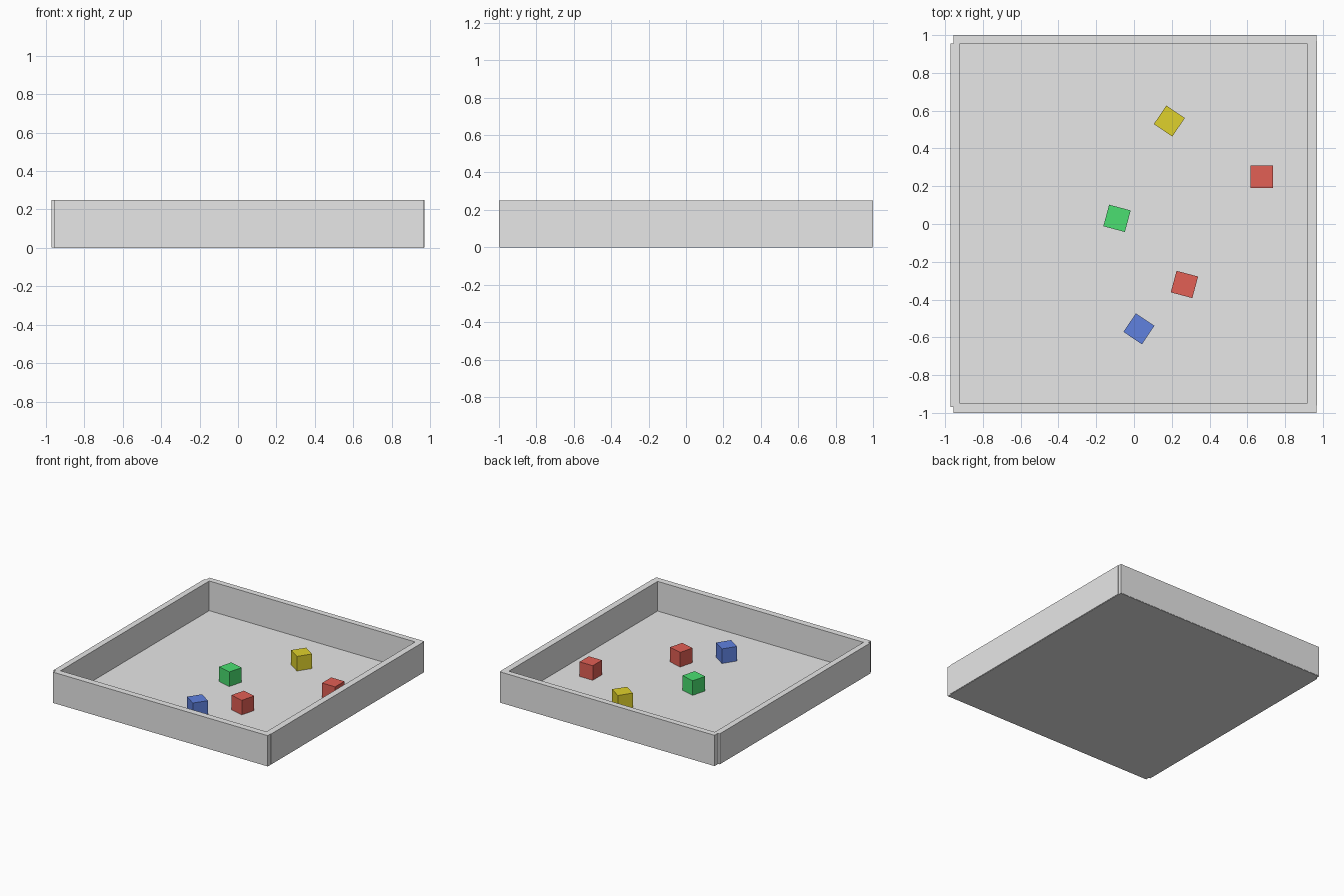
import bpy
import math

default = bpy.data.objects.get("Cube")
if default:
    bpy.data.objects.remove(default, do_unlink=True)


def make_material(name, rgb):
    mat = bpy.data.materials.new(name)
    mat.use_nodes = True
    mat.diffuse_color = (*rgb, 1)
    mat.node_tree.nodes["Principled BSDF"].inputs["Base Color"].default_value = (*rgb, 1)
    return mat


gray = make_material("light gray", (0.8, 0.8, 0.8))
red = make_material("red", (0.76, 0.115, 0.09))
green = make_material("green", (0.07, 0.74, 0.165))
blue = make_material("blue", (0.115, 0.22, 0.74))
yellow = make_material("yellow", (0.74, 0.635, 0.025))


def box(name, x, y, z, mat, turn=0):
    """Box spanning the (low, high) ranges on each axis, turned about z."""
    spans = (x, y, z)
    bpy.ops.mesh.primitive_cube_add(size=1, location=[(a + b) / 2 for a, b in spans])
    obj = bpy.context.object
    obj.name = name
    obj.scale = [b - a for a, b in spans]
    obj.rotation_euler.z = math.radians(turn)
    obj.data.materials.append(mat)
    return obj


# Tray floor
FLOOR_TOP = 0.01
box("tray_floor", (-0.955, 0.966), (-0.998, 0.998), (0, FLOOR_TOP), gray)

# Four walls, slightly offset from each other at the corners
WALL = (0.003, 0.25)
box("front_wall", (-0.955, 0.966), (-1, -0.948), WALL, gray)
box("back_wall", (-0.955, 0.966), (0.952, 1), WALL, gray)
box("right_wall", (-0.972, -0.924), (-0.97, 0.956), WALL, gray)
box("left_wall", (0.918, 0.97), (-0.962, 0.97), WALL, gray)

# Loose cubes resting on the floor
SIDE = 0.118
cubes = [
    ("yellow_cube", 0.187, 0.545, -34, yellow),
    ("red_cube_back", 0.677, 0.25, 0, red),
    ("green_cube", -0.09, 0.03, -15, green),
    ("red_cube_front", 0.267, -0.32, -15, red),
    ("blue_cube", 0.026, -0.555, -34, blue),
]
h = SIDE / 2
for name, x, y, turn, mat in cubes:
    box(name, (x - h, x + h), (y - h, y + h), (FLOOR_TOP, FLOOR_TOP + SIDE), mat, turn)
